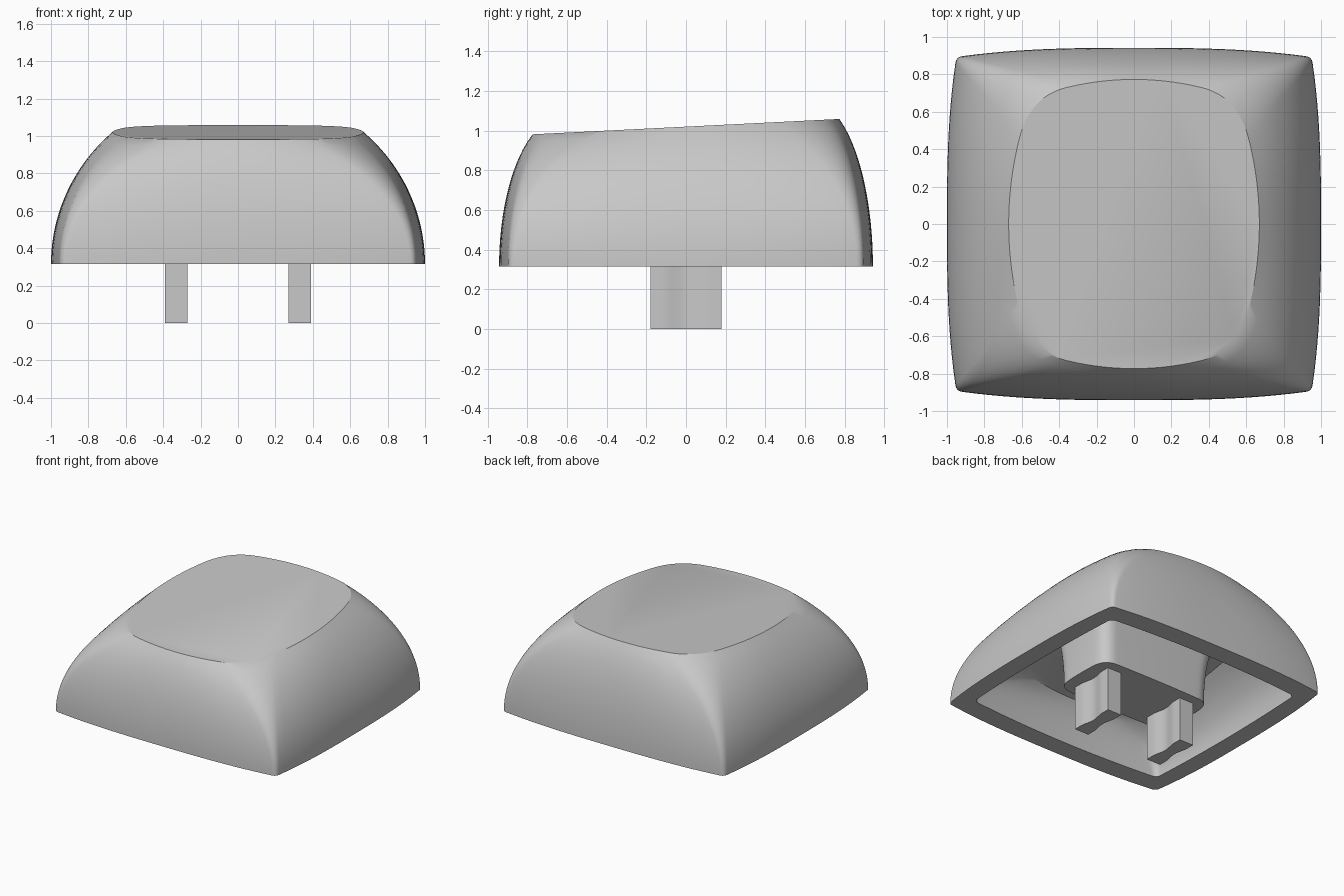
import bpy, bmesh, math

cube = bpy.data.objects.get("Cube")
if cube:
    bpy.data.objects.remove(cube, do_unlink=True)

grey = bpy.data.materials.new("plain_grey")
grey.use_nodes = True
colour = (0.58, 0.58, 0.58, 1)
grey.diffuse_color = colour
grey.node_tree.nodes["Principled BSDF"].inputs["Base Color"].default_value = colour


def outline(a, b, p1, p2, power=2, side=12, corner=12):
    """Closed outline with bowed sides meeting in rounded corners."""
    (x1, y1), (x2, y2) = p1, p2
    sx, sy = -power * (a - x1) / y1, -power * (b - y2) / x2
    # the point where the two side tangents meet steers the corner curve
    cx = (x1 + sx * (y2 - sy * x2 - y1)) / (1 - sx * sy)
    cy = y2 + sy * (cx - x2)
    q = []
    for i in range(side):
        y = y1 * i / side
        q.append((a - (a - x1) * (y / y1) ** power, y))
    for i in range(corner):
        t = i / corner
        u = 1 - t
        q.append((u * u * x1 + 2 * u * t * cx + t * t * x2,
                  u * u * y1 + 2 * u * t * cy + t * t * y2))
    for i in range(side + 1):
        x = x2 * (1 - i / side)
        q.append((x, b - (b - y2) * (x / x2) ** power))
    r = q[::-1]
    return (q[:-1] + [(-x, y) for x, y in r[:-1]]
            + [(-x, -y) for x, y in q[:-1]] + [(x, -y) for x, y in r[:-1]])


def arc(t, k):
    """Share of the inward travel at height t on a circular wall profile."""
    return (1 - math.sqrt(1 - k * t * t)) / (1 - math.sqrt(1 - k))


def loft(low, high, z0, z1, tilt=0.0, steps=18, kx=0.57, ky=0.78):
    """Rings of points from a low outline up to a tilted high outline."""
    rings = []
    for i in range(steps + 1):
        t = i / steps
        fx, fy = arc(t, kx), arc(t, ky)
        rings.append([(ax + (bx - ax) * fx, ay + (by - ay) * fy,
                       z0 + (z1 + tilt * by - z0) * t)
                      for (ax, ay), (bx, by) in zip(low, high)])
    return rings


def build(name, rings, angle=30):
    """Skin a stack of rings and cap both ends."""
    bm = bmesh.new()
    loops = [[bm.verts.new(p) for p in ring] for ring in rings]
    n = len(loops[0])
    for lo, hi in zip(loops, loops[1:]):
        for i in range(n):
            j = (i + 1) % n
            bm.faces.new((lo[i], lo[j], hi[j], hi[i]))
    bm.faces.new(loops[0][::-1])
    bm.faces.new(loops[-1])
    bmesh.ops.recalc_face_normals(bm, faces=bm.faces)
    mesh = bpy.data.meshes.new(name)
    bm.to_mesh(mesh)
    bm.free()
    mesh.materials.append(grey)
    ob = bpy.data.objects.new(name, mesh)
    bpy.context.collection.objects.link(ob)
    bpy.ops.object.select_all(action="DESELECT")
    ob.select_set(True)
    bpy.context.view_layer.objects.active = ob
    bpy.ops.object.shade_smooth_by_angle(angle=math.radians(angle))


# Hollow cap: cavity from ceiling down to the rim, then outer wall up to the top
rim = 0.315
outer = loft(outline(1.0, 0.942, (0.955, 0.86), (0.92, 0.897), power=2.8),
             outline(0.67, 0.773, (0.615, 0.45), (0.36, 0.73)),
             rim, 1.02, tilt=0.05)
cavity = loft(outline(0.86, 0.79, (0.84, 0.71), (0.79, 0.755)),
              outline(0.62, 0.70, (0.58, 0.42), (0.36, 0.66)),
              rim, 0.70, tilt=0.1, steps=10)
build("cap_shell", cavity[::-1] + outer)

# Mounting block under the ceiling, flaring slightly as it rises
block = loft(outline(0.49, 0.26, (0.485, 0.14), (0.37, 0.255)),
             outline(0.53, 0.30, (0.525, 0.17), (0.40, 0.295)),
             0.34, 0.78, steps=8)
build("mounting_block", block)

# Two prongs with a shallow scoop down each broad side
half = []
for i in range(25):
    y = -0.18 + 0.36 * i / 24
    scoop = 0.009 * (1 + math.cos(math.pi * y / 0.12)) if abs(y) < 0.12 else 0
    half.append((0.06 - scoop, y))
section = half + [(-x, y) for x, y in half[::-1]]
for name, cx in (("left_prong", 0.33), ("right_prong", -0.33)):
    build(name, [[(cx + x, y, z) for x, y in section] for z in (0, 0.38)])
